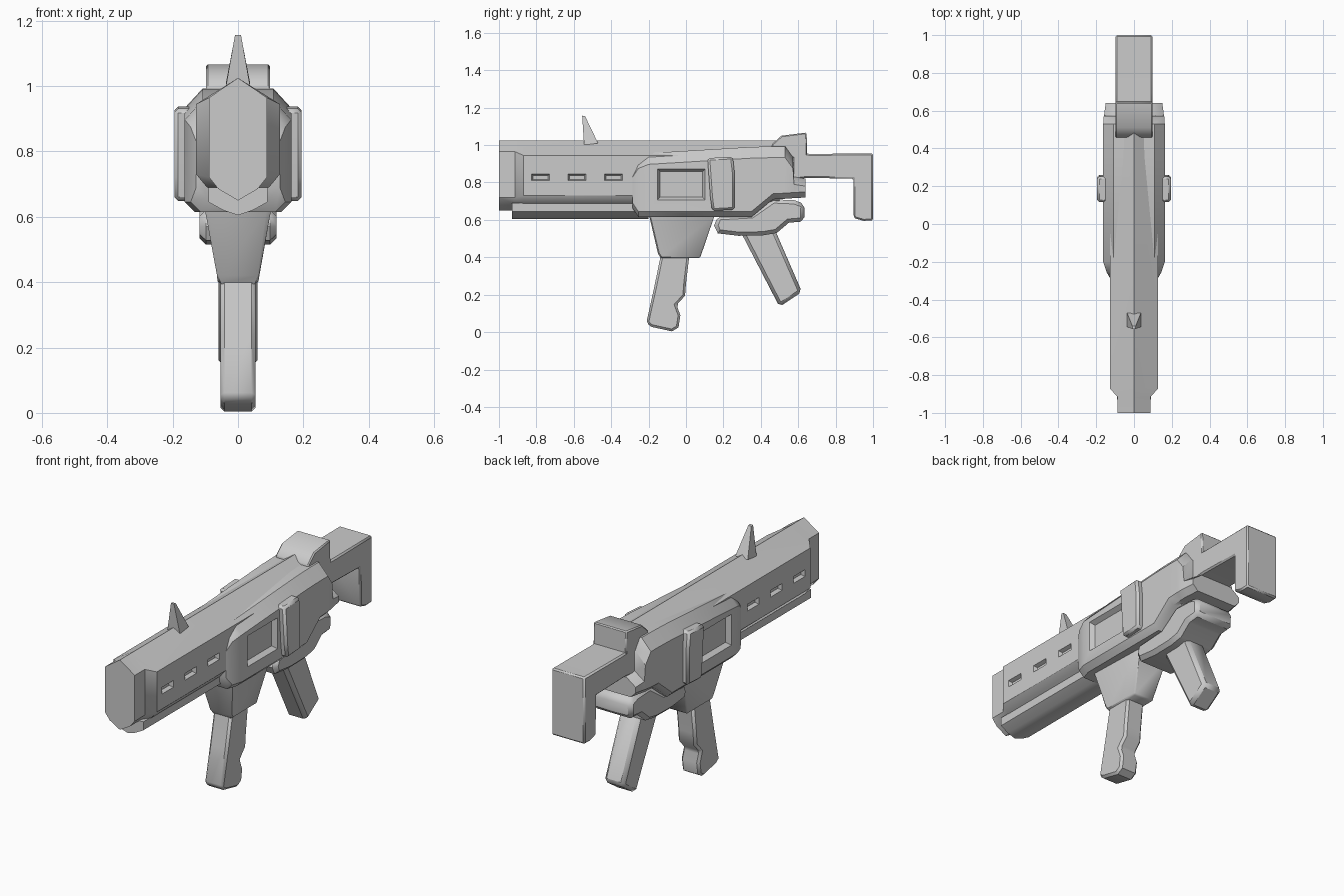
import bpy, bmesh
from math import radians

if "Cube" in bpy.data.objects:
    bpy.data.objects.remove(bpy.data.objects["Cube"])


def finish(name, bm, bevel=0.0, cutters=(), angle=38):
    bmesh.ops.recalc_face_normals(bm, faces=bm.faces)
    me = bpy.data.meshes.new(name)
    bm.to_mesh(me)
    bm.free()
    ob = bpy.data.objects.new(name, me)
    bpy.context.collection.objects.link(ob)
    for o in bpy.context.selected_objects:
        o.select_set(False)
    ob.select_set(True)
    bpy.context.view_layer.objects.active = ob
    if bevel:
        m = ob.modifiers.new("bevel", 'BEVEL')
        m.width, m.segments, m.limit_method = bevel, 1, 'ANGLE'
        m.angle_limit = radians(60)
        bpy.ops.object.modifier_apply(modifier=m.name)
    for c in cutters:
        m = ob.modifiers.new("cut", 'BOOLEAN')
        m.operation, m.solver, m.object = 'DIFFERENCE', 'EXACT', c
        bpy.ops.object.modifier_apply(modifier=m.name)
        bpy.data.objects.remove(c)
    bpy.ops.object.shade_smooth_by_angle(angle=radians(angle))
    return ob


def loft(name, stations, cutters=(), angle=38):
    """Stations are (y, right half outline from top centre to bottom centre)."""
    bm = bmesh.new()
    rings = []
    for y, half in stations:
        pts = half + [(-x, z) for x, z in half[-2:0:-1]]
        rings.append([bm.verts.new((x, y, z)) for x, z in pts])
    n = len(rings[0])
    for a, b in zip(rings, rings[1:]):
        for i in range(n):
            j = (i + 1) % n
            bm.faces.new((a[i], a[j], b[j], b[i]))
    bm.faces.new(rings[0])
    bm.faces.new(rings[-1])
    return finish(name, bm, 0, cutters, angle)


def prism(name, outline, width, bevel=0.0, x0=None):
    """Side outline (y, z) spread over x; width may vary per point."""
    ws = width if isinstance(width, list) else [width] * len(outline)
    bm = bmesh.new()
    a = [bm.verts.new((w, y, z)) for (y, z), w in zip(outline, ws)]
    b = [bm.verts.new((-w if x0 is None else x0, y, z)) for (y, z), w in zip(outline, ws)]
    n = len(a)
    for i in range(n):
        j = (i + 1) % n
        bm.faces.new((a[i], a[j], b[j], b[i]))
    bm.faces.new(a)
    bm.faces.new(b)
    return finish(name, bm, bevel)


def pocket(s, y0, y1, z0, z1, x_in, x_out, slope):
    """Cutter for a recess with sloping walls on side s."""
    bm = bmesh.new()
    rings = []
    for x, d in ((x_in, slope), (x_out, 0)):
        rings.append([bm.verts.new((s * x, y, z)) for y, z in
                      ((y0 + d, z0 + d), (y1 - d, z0 + d), (y1 - d, z1 - d), (y0 + d, z1 - d))])
    a, b = rings
    for i in range(4):
        j = (i + 1) % 4
        bm.faces.new((a[i], a[j], b[j], b[i]))
    bm.faces.new(a)
    bm.faces.new(b)
    ob = finish("pocket_cutter", bm)
    ob.hide_render = True
    return ob


# Ridged barrel shroud with three vents per side
nose = [(0, 1.025), (0.088, 0.965), (0.088, 0.72), (0.06, 0.685), (0, 0.65)]
body = [(0, 1.025), (0.128, 0.945), (0.128, 0.73), (0.095, 0.69), (0, 0.65)]
vents = [pocket(s, y, y + 0.105, 0.805, 0.85, 0.108, 0.14, 0.012)
         for s in (1, -1) for y in (-0.83, -0.635, -0.44)]
loft("barrel_shroud", [(-1, nose), (-0.915, nose), (-0.87, body), (0.5, body)], vents)

# Tube under the barrel
tube = [(0, 0.69), (0.09, 0.69), (0.09, 0.645), (0.045, 0.62), (0, 0.605)]
loft("under_barrel_tube", [(-0.93, tube), (-0.2, tube)])


# Receiver
def section(w, top, bot, slope=0.06):
    return [(0, top), (w - 0.055, top), (w, top - slope), (w, bot + 0.03), (w - 0.03, bot), (0, bot)]


panels = [pocket(s, -0.16, 0.11, 0.70, 0.88, 0.138, 0.175, 0.022) for s in (1, -1)]
loft("receiver", [(-0.285, section(0.128, 0.89, 0.66)), (-0.255, section(0.145, 0.935, 0.615)),
                  (-0.2, section(0.163, 0.957, 0.615)), (0.35, section(0.163, 0.99, 0.615)),
                  (0.465, section(0.163, 0.993, 0.71)), (0.53, section(0.163, 0.993, 0.713)),
                  (0.572, section(0.16, 0.935, 0.716)), (0.578, section(0.158, 0.83, 0.716, 0.04)),
                  (0.64, section(0.15, 0.82, 0.72, 0.04))], panels)

# Raised side blocks
for s, side in ((1, "right"), (-1, "left")):
    prism("side_block_" + side, [(0.115, 0.93), (0.25, 0.938), (0.26, 0.85), (0.26, 0.655),
                                 (0.14, 0.648), (0.13, 0.72)], s * 0.195, 0.012, s * 0.13)

# Front sight blade
prism("front_sight", [(-0.545, 1.0), (-0.555, 1.157), (-0.54, 1.155), (-0.47, 1.01)],
      [0.037, 0.009, 0.009, 0.037])

# Rear sight hump
prism("rear_sight", [(0.455, 0.985), (0.46, 1.005), (0.51, 1.05), (0.645, 1.067),
                     (0.648, 0.93), (0.55, 0.93)], 0.098, 0.006)

# Shoulder stock
prism("shoulder_stock", [(0.57, 0.955), (0.69, 0.953), (1.0, 0.955), (1.0, 0.597), (0.95, 0.595),
                         (0.897, 0.61), (0.895, 0.82), (0.65, 0.825), (0.57, 0.815)], 0.098, 0.008)

# Front grip bracket
prism("grip_bracket", [(-0.205, 0.64), (-0.195, 0.615), (-0.15, 0.42), (-0.135, 0.395), (0.075, 0.395),
                       (0.15, 0.615), (0.155, 0.64)],
      [0.095, 0.095, 0.068, 0.06, 0.06, 0.095, 0.095], 0.008)

# Front hand grip
prism("front_grip", [(-0.135, 0.41), (-0.17, 0.24), (-0.212, 0.05), (-0.185, 0.028), (-0.075, 0.004),
                     (-0.04, 0.025), (-0.03, 0.09), (-0.05, 0.145), (-0.005, 0.195),
                     (0.0, 0.26), (0.018, 0.41)], 0.054, 0.012)

# Rear lower housing
prism("rear_housing", [(0.15, 0.57), (0.17, 0.528), (0.28, 0.515), (0.41, 0.517), (0.485, 0.53),
                       (0.55, 0.585), (0.632, 0.592), (0.634, 0.685), (0.58, 0.705), (0.465, 0.71),
                       (0.35, 0.63), (0.17, 0.62)], 0.118, 0.02)

# Slanted rear grip
prism("rear_grip", [(0.28, 0.56), (0.5, 0.135), (0.62, 0.215), (0.47, 0.56)], 0.06, 0.018)
